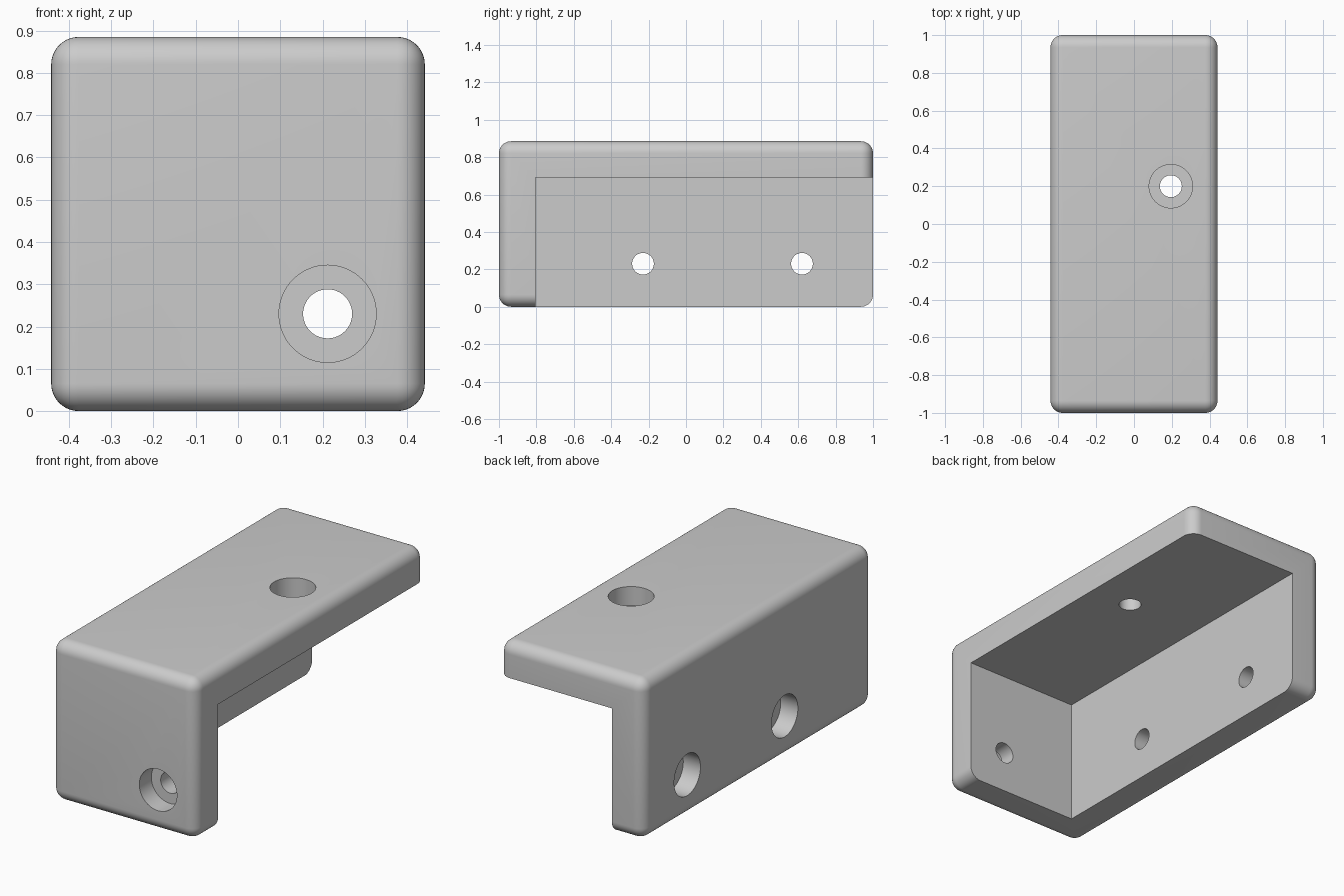
import bpy, math
from mathutils import Vector

if "Cube" in bpy.data.objects:
    bpy.data.objects.remove(bpy.data.objects["Cube"], do_unlink=True)

# Overall size, wall thickness and screw hole sizes
HALF_X, HALF_Y, HEIGHT = 0.442, 1.0, 0.885
WALL, ROUND = 0.195, 0.065
HEAD_R, SHAFT_R, HEAD_DEPTH = 0.115, 0.058, 0.105

grey = bpy.data.materials.new("plain grey")
grey.use_nodes = True
colour = (0.6, 0.6, 0.6, 1)
grey.diffuse_color = colour
grey.node_tree.nodes["Principled BSDF"].inputs["Base Color"].default_value = colour


def box(name, low, high):
    low, high = Vector(low), Vector(high)
    bpy.ops.mesh.primitive_cube_add(size=1, location=(low + high) / 2)
    ob = bpy.context.object
    ob.name = name
    ob.scale = high - low
    bpy.ops.object.transform_apply(location=True, scale=True)
    ob.data.materials.append(grey)
    return ob


def apply_modifier(ob, mod):
    bpy.context.view_layer.objects.active = ob
    bpy.ops.object.modifier_apply(modifier=mod.name)


def cut(ob, cutter):
    mod = ob.modifiers.new("cut", "BOOLEAN")
    mod.operation, mod.solver, mod.object = "DIFFERENCE", "EXACT", cutter
    apply_modifier(ob, mod)
    bpy.data.objects.remove(cutter, do_unlink=True)


def drill(ob, surface, inward, radius, depth):
    """Cut a round hole starting just outside the surface point."""
    inward = Vector(inward)
    length = depth + 0.05
    centre = Vector(surface) + inward * (depth - length / 2)
    bpy.ops.mesh.primitive_cylinder_add(
        vertices=64, radius=radius, depth=length, location=centre,
        rotation=inward.to_track_quat("Z", "Y").to_euler())
    cutter = bpy.context.object
    cutter.data.materials.append(grey)
    cut(ob, cutter)


# Rounded outer block
bracket = box("corner_bracket", (-HALF_X, -HALF_Y, 0), (HALF_X, HALF_Y, HEIGHT))
bevel = bracket.modifiers.new("round", "BEVEL")
bevel.width, bevel.segments = ROUND, 10
apply_modifier(bracket, bevel)

# Hollow that leaves the top plate, the front wall and the right wall
cut(bracket, box("hollow", (WALL - HALF_X, WALL - HALF_Y, -1),
                 (1, 2, HEIGHT - WALL)))

# Counterbored screw holes: surface point and drilling direction
holes = [
    ((0.212, -HALF_Y, 0.23), (0, 1, 0)),
    ((0.195, 0.2, HEIGHT), (0, 0, -1)),
    ((-HALF_X, -0.23, 0.23), (1, 0, 0)),
    ((-HALF_X, 0.62, 0.23), (1, 0, 0)),
]
for surface, inward in holes:
    drill(bracket, surface, inward, HEAD_R, HEAD_DEPTH)
    drill(bracket, surface, inward, SHAFT_R, WALL + 0.05)

# Smooth rounds, sharp cut edges
bpy.ops.object.select_all(action="DESELECT")
bracket.select_set(True)
bpy.context.view_layer.objects.active = bracket
bpy.ops.object.shade_smooth_by_angle(angle=math.radians(25))
